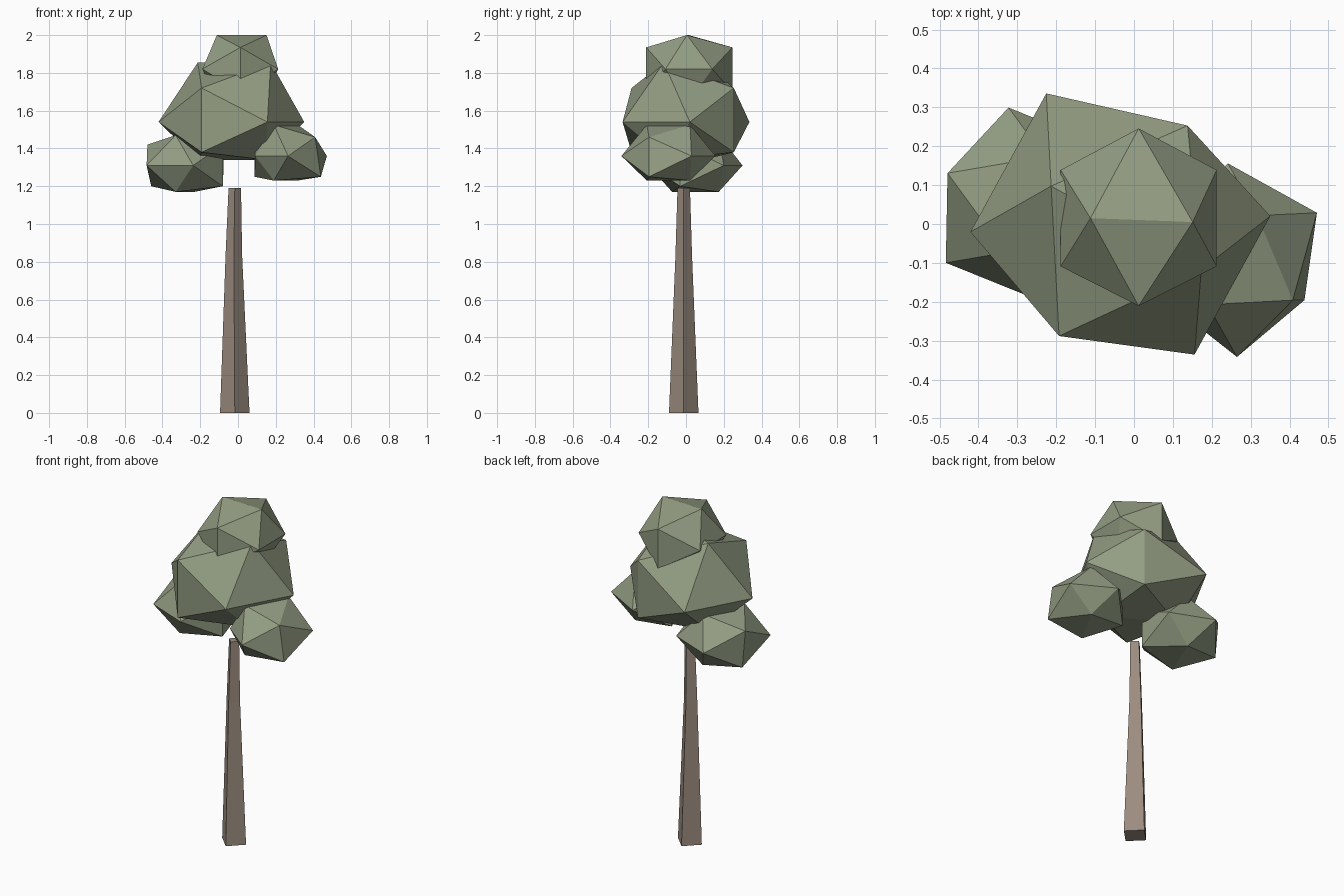
import bpy, bmesh
from math import radians, sin, cos, pi
from mathutils import Vector, Matrix

PHI = (1 + 5 ** 0.5) / 2

cube = bpy.data.objects.get("Cube")
if cube:
    bpy.data.objects.remove(cube, do_unlink=True)


def material(name, rgb):
    mat = bpy.data.materials.new(name)
    mat.use_nodes = True
    color = (*rgb, 1)
    mat.diffuse_color = color
    bsdf = next(n for n in mat.node_tree.nodes if n.type == 'BSDF_PRINCIPLED')
    bsdf.inputs["Base Color"].default_value = color
    return mat


def finish(name, bm, mat):
    bmesh.ops.recalc_face_normals(bm, faces=bm.faces)
    mesh = bpy.data.meshes.new(name)
    bm.to_mesh(mesh)
    bm.free()
    mesh.materials.append(mat)
    obj = bpy.data.objects.new(name, mesh)
    bpy.context.collection.objects.link(obj)
    return obj


def foliage(name, centre, size, yaw, heights, nudges, mat):
    """Irregular icosahedron: waist corners, side poles and cap edges."""
    pole_up, cap_up, pole_low, cap_low = heights
    signs = (-1, 1)
    points = [Vector((a * PHI * size, b * size, 0)) for a in signs for b in signs]
    points += [Vector((0, b * PHI * size, z)) for b in signs for z in (pole_low, pole_up)]
    points += [Vector((a * size, 0, z)) for a in signs for z in (cap_low, cap_up)]
    place = Matrix.Translation(centre) @ Matrix.Rotation(radians(yaw), 4, 'Z')
    bm = bmesh.new()
    for i, p in enumerate(points):
        dx, dy = nudges.get(i, (0, 0))
        bm.verts.new(place @ p + Vector((dx, dy, 0)))
    bmesh.ops.convex_hull(bm, input=bm.verts)
    return finish(name, bm, mat)


def trunk(name, rings, mat):
    """Four-sided tapering post through (x, y, z, radius) rings."""
    bm = bmesh.new()
    loops = [[bm.verts.new((x + r * cos(k * pi / 2), y + r * sin(k * pi / 2), z))
              for k in range(4)] for x, y, z, r in rings]
    for low, high in zip(loops, loops[1:]):
        for k in range(4):
            n = (k + 1) % 4
            bm.faces.new((low[k], low[n], high[n], high[k]))
    bm.faces.new(loops[0])
    bm.faces.new(loops[-1])
    return finish(name, bm, mat)


leaf = material("leaf_green", (0.29, 0.335, 0.225))
bark = material("bark_brown", (0.33, 0.265, 0.215))

# Trunk
trunk("trunk", [(-.017, -.012, 0, .078), (-.022, -.012, .83, .044),
                (-.017, -.012, 1.19, .033)], bark)

# Crown clumps
foliage("main_foliage", (-.035, 0, 1.54), .203, -28.7, (.18, .315, -.16, -.2),
        {11: (.03, -.02), 6: (.015, -.035), 7: (.015, -.035)}, leaf)
foliage("top_foliage", (.012, .015, 1.82), .124, 0, (.115, .18, -.12, -.17),
        {4: (0, -.025), 5: (0, -.025), 6: (0, .03), 7: (0, .03), 11: (.015, -.01)}, leaf)
foliage("right_foliage", (-.28, .05, 1.31), .133, 68, (.11, .16, -.11, -.14),
        {6: (.02, 0)}, leaf)
foliage("left_foliage", (.253, -.093, 1.36), .131, 61, (.1, .165, -.11, -.13),
        {1: (.055, .01), 5: (-.03, 0), 6: (.02, 0), 7: (.02, 0)}, leaf)
